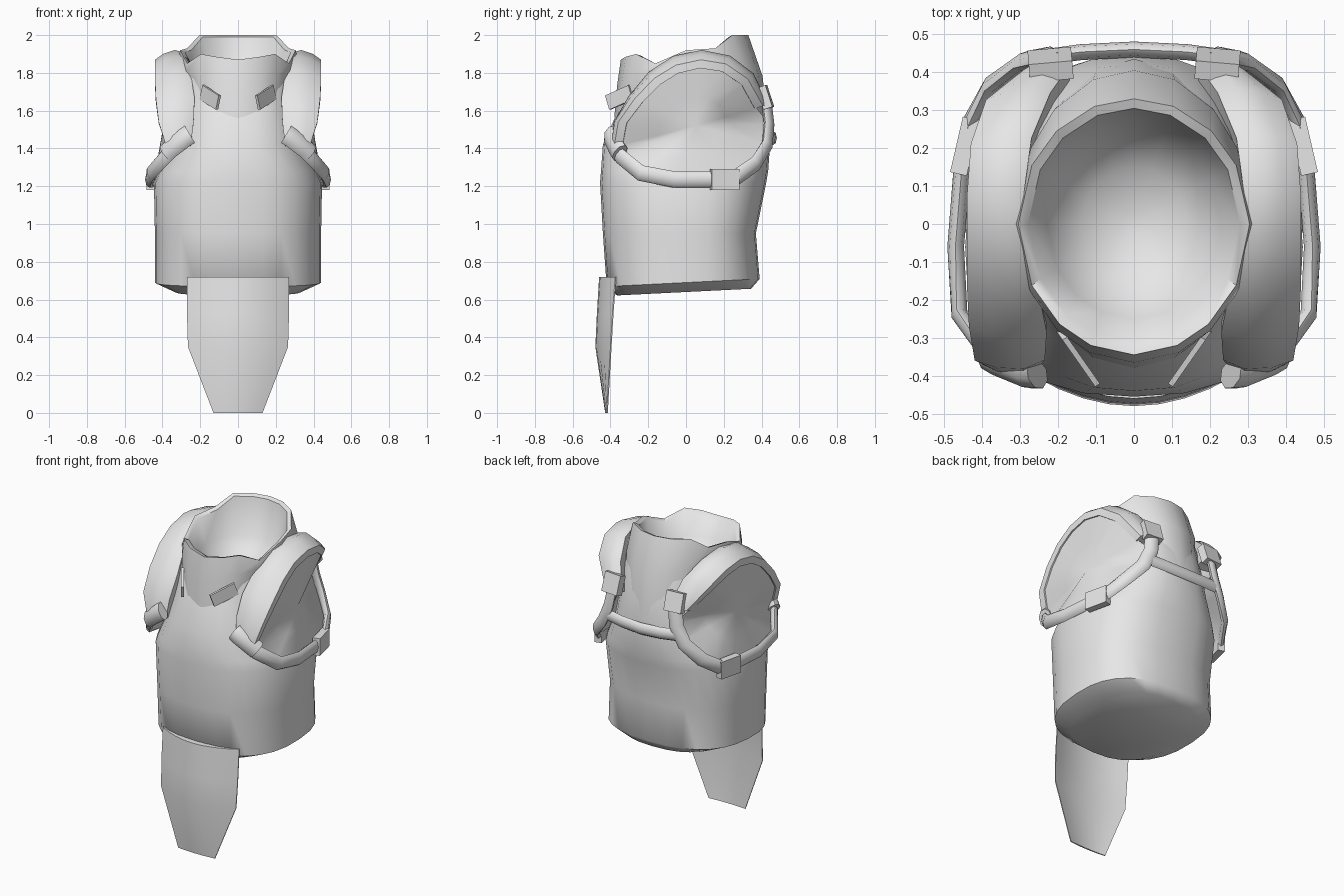
import bpy, bmesh, math
from mathutils import Vector, Matrix, Euler

cube = bpy.data.objects.get("Cube")
if cube:
    bpy.data.objects.remove(cube, do_unlink=True)

# One plain grey for everything
grey = bpy.data.materials.new("plain grey")
grey.use_nodes = True
grey.diffuse_color = (0.8, 0.8, 0.8, 1)
grey.node_tree.nodes["Principled BSDF"].inputs["Base Color"].default_value = (0.8, 0.8, 0.8, 1)
parts = []


def finish(name, bm, flip=False, recalc=True):
    if flip:
        bmesh.ops.scale(bm, vec=(-1, 1, 1), verts=bm.verts)
        bmesh.ops.reverse_faces(bm, faces=bm.faces)
    if recalc:
        bmesh.ops.recalc_face_normals(bm, faces=bm.faces)
    mesh = bpy.data.meshes.new(name)
    bm.to_mesh(mesh)
    bm.free()
    mesh.materials.append(grey)
    ob = bpy.data.objects.new(name, mesh)
    bpy.context.collection.objects.link(ob)
    parts.append(ob)


def loft(name, rings, cap_start=True, cap_end=True, flip=False):
    """Skin a list of closed rings of points."""
    bm = bmesh.new()
    rows = [[bm.verts.new(p) for p in ring] for ring in rings]
    n = len(rows[0])
    for a, b in zip(rows, rows[1:]):
        for i in range(n):
            j = (i + 1) % n
            bm.faces.new((a[i], a[j], b[j], b[i]))
    if cap_start:
        bm.faces.new(rows[0][::-1])
    if cap_end:
        bm.faces.new(rows[-1])
    finish(name, bm, flip)


def tube(name, path, thick, tall, sides=8, flip=False):
    """Sweep an oval section along a path that wraps round the body."""
    pts = [Vector(p) for p in path]
    rings = []
    for i, p in enumerate(pts):
        t = (pts[min(i + 1, len(pts) - 1)] - pts[max(i - 1, 0)]).normalized()
        u = Vector((p.x, p.y, 0))
        u = (u - t * u.dot(t)).normalized()
        v = t.cross(u)
        rings.append([p + u * thick * math.cos(k * math.tau / sides)
                      + v * tall * math.sin(k * math.tau / sides) for k in range(sides)])
    loft(name, rings, flip=flip)


def block(name, centre, size, degrees, flip=False):
    bm = bmesh.new()
    bmesh.ops.create_cube(bm, size=1)
    rot = Euler([math.radians(d) for d in degrees]).to_matrix().to_4x4()
    bm.transform(Matrix.Translation(centre) @ rot @ Matrix.Diagonal((*size, 1)))
    finish(name, bm, flip)


# Torso: rounded rings of (height, half width, front y, back y)
def torso_ring(z, half, front, back, n=28):
    ring = []
    for k in range(n):
        a = k * math.tau / n
        s, c = math.sin(a), math.cos(a)
        x = math.copysign(abs(s) ** 0.8, s) * half
        y = math.copysign(abs(c) ** 0.8, c) * (back if c > 0 else -front)
        tilt = 0.05 * y if z < 0.8 else 0
        ring.append((x, y, z + tilt))
    return ring


TORSO = [(0.64, 0.33, -0.365, 0.345), (0.69, 0.44, -0.42, 0.39), (0.95, 0.44, -0.44, 0.37),
         (1.22, 0.445, -0.455, 0.425), (1.28, 0.42, -0.45, 0.435), (1.42, 0.35, -0.44, 0.445),
         (1.60, 0.32, -0.36, 0.42), (1.75, 0.31, -0.30, 0.38), (1.82, 0.30, -0.285, 0.35)]
loft("torso", [torso_ring(*r) for r in TORSO], cap_end=False)

# Front flap: curved tapering plate of (height, half width, middle y, edge y)
FLAP = [(0.72, 0.27, -0.46, -0.375), (0.52, 0.27, -0.472, -0.39),
        (0.35, 0.265, -0.48, -0.40), (0.0, 0.13, -0.428, -0.42)]
rings = []
for z, half, mid, edge in FLAP:
    us = [-1 + i / 4 for i in range(9)]
    front = [(u * half, mid + (edge - mid) * u * u, z) for u in us]
    back = [(u * half, mid + (edge - mid) * (0.35 + 0.65 * u * u) + 0.006, z) for u in us]
    rings.append(front + back[::-1])
loft("front_flap", rings)

# Collar: outer wall, uneven rim and a hollow bowl inside
RIM = [(0, 1.87), (22, 1.885), (40, 1.90), (62, 1.85), (90, 1.92), (118, 1.93), (138, 2.0), (180, 2.0)]


def rim_height(deg):
    for (a, za), (b, zb) in zip(RIM, RIM[1:]):
        if deg <= b:
            return za + (zb - za) * (deg - a) / (b - a)


ANGLES = [0, 22, 40, 62, 90, 118, 138, 160, 180]
ANGLES += [360 - a for a in ANGLES[-2:0:-1]]


def collar_ring(rx, front, back, height):
    ring = []
    for deg in ANGLES:
        a = math.radians(deg)
        c = math.cos(a)
        ring.append((rx * math.sin(a), -c * (front if c > 0 else back),
                     height(c, rim_height(min(deg, 360 - deg)))))
    return ring


def base_z(c):
    return 1.84 - (0.28 if c > 0 else 0.32) * abs(c) ** 1.5


loft("collar", [
    collar_ring(0.29, 0.38, 0.435, lambda c, r: base_z(c)),
    collar_ring(0.315, 0.365, 0.405, lambda c, r: base_z(c) * 0.45 + r * 0.55),
    collar_ring(0.305, 0.345, 0.33, lambda c, r: r),
    collar_ring(0.28, 0.31, 0.305, lambda c, r: r - 0.01),
    collar_ring(0.23, 0.25, 0.25, lambda c, r: 1.76),
    collar_ring(0.14, 0.15, 0.15, lambda c, r: 1.67),
    collar_ring(0.03, 0.03, 0.03, lambda c, r: 1.64)], cap_start=False)

# Shoulder pad stations: (inner x, outer x, y, z) from chest over to back
PAD = [(0.25, 0.38, -0.39, 1.41), (0.235, 0.42, -0.37, 1.54), (0.23, 0.435, -0.285, 1.67),
       (0.25, 0.44, -0.18, 1.785), (0.27, 0.44, -0.06, 1.86), (0.29, 0.44, 0.08, 1.89),
       (0.27, 0.43, 0.22, 1.865), (0.22, 0.39, 0.34, 1.78), (0.17, 0.29, 0.42, 1.63)]
# Lower harness loop, from the chest knob under the arm to the back clip
LOOP = [(0.28, -0.395, 1.46), (0.38, -0.35, 1.36), (0.46, -0.24, 1.27), (0.47, -0.06, 1.235),
        (0.455, 0.13, 1.235), (0.43, 0.27, 1.25), (0.375, 0.37, 1.32), (0.29, 0.43, 1.42),
        (0.24, 0.44, 1.53), (0.22, 0.425, 1.66)]

for side, flip in (("left", False), ("right", True)):
    rings, edge = [], []
    for xi, xo, y, z in PAD:
        n = Vector((0, y - 0.05, z - 1.5)).normalized()
        lift = 0.035 * max(0, n.z)
        i = Vector((xi, y, z)) + n * lift
        o = Vector((xo, y, z)) - n * (lift * 0.3)
        rings.append([i - n * 0.09, i - n * 0.015, i.lerp(o, 0.3) + n * 0.01,
                      i.lerp(o, 0.7) + n * 0.008, o - n * 0.01, o - n * 0.055,
                      i.lerp(o, 0.6) - n * 0.07])
        edge.append(o - n * 0.045 - Vector((0.008, 0, 0)))
    loft(side + "_shoulder_pad", rings, flip=flip)

    # Closed arm opening, nearly flat, sitting just inside the loop
    edge += [Vector(p) - Vector((0.025, 0, 0)) for p in LOOP[-2:0:-1]]
    bm = bmesh.new()
    centre = Vector((0.395, 0.05, 1.52))
    outer = [bm.verts.new(p) for p in edge]
    inner = [bm.verts.new(p.lerp(centre, 0.5)) for p in edge]
    hub = bm.verts.new(centre)
    for k in range(len(edge)):
        j = (k + 1) % len(edge)
        bm.faces.new((outer[j], outer[k], inner[k], inner[j]))
        bm.faces.new((inner[j], inner[k], hub))
    bm.normal_update()
    if sum(f.normal.x for f in bm.faces) < 0:
        bmesh.ops.reverse_faces(bm, faces=bm.faces)
    finish(side + "_arm_opening", bm, flip, recalc=False)

    # Harness loop and its fittings
    tube(side + "_harness_loop", LOOP, 0.022, 0.043, flip=flip)
    tube(side + "_chest_knob", [(0.255, -0.395, 1.475), (0.28, -0.395, 1.46),
                                (0.355, -0.365, 1.40), (0.38, -0.35, 1.375)],
         0.038, 0.056, flip=flip)
    block(side + "_side_buckle", (0.446, 0.205, 1.235), (0.045, 0.15, 0.11), (0, 0, 13), flip)
    block(side + "_back_clip", (0.22, 0.42, 1.67), (0.115, 0.05, 0.12), (18, 0, -5), flip)
    block(side + "_collar_tag", (0.147, -0.352, 1.67), (0.16, 0.015, 0.08), (0, -20, 55), flip)

# Strap joining both loops across the back
tube("back_strap", [(-0.27, 0.435, 1.47), (-0.14, 0.453, 1.46), (0, 0.46, 1.455),
                    (0.14, 0.453, 1.46), (0.27, 0.435, 1.47)], 0.021, 0.038)

# Smooth shading with crisp edges
bpy.ops.object.select_all(action='DESELECT')
for ob in parts:
    ob.select_set(True)
bpy.context.view_layer.objects.active = parts[0]
bpy.ops.object.shade_smooth_by_angle(angle=math.radians(50))
